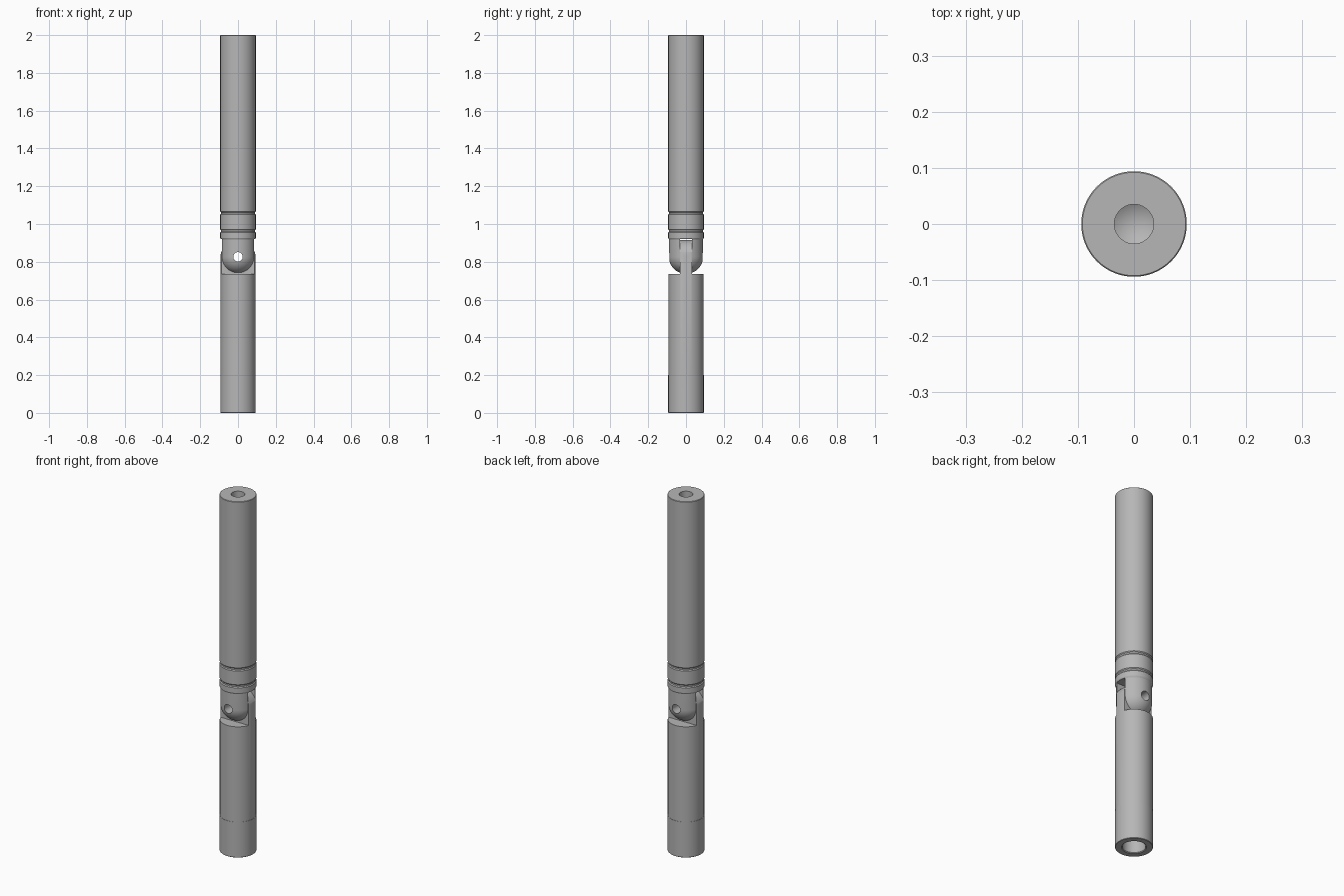
import bpy, bmesh, math
from mathutils import Matrix, Vector

if "Cube" in bpy.data.objects:
    bpy.data.objects.remove(bpy.data.objects["Cube"])

steel = bpy.data.materials.new("steel_grey")
steel.use_nodes = True
COLOUR = (0.47, 0.47, 0.47, 1)
steel.diffuse_color = COLOUR
steel.node_tree.nodes["Principled BSDF"].inputs["Base Color"].default_value = COLOUR

R = 0.094        # outer radius
PIVOT = 0.826    # height of the hinge hole
SHOULDER = 0.735
SLOT = 0.032     # half width of the fork slot
SLOT_TOP = 0.92


def finish(name, bm):
    bmesh.ops.recalc_face_normals(bm, faces=bm.faces)
    mesh = bpy.data.meshes.new(name)
    bm.to_mesh(mesh)
    bm.free()
    mesh.materials.append(steel)
    obj = bpy.data.objects.new(name, mesh)
    bpy.context.collection.objects.link(obj)
    return obj


def lathe(name, profile, steps=96):
    """Spin (radius, z) points around the z axis; both ends lie on the axis."""
    bm = bmesh.new()
    verts = [bm.verts.new((r, 0, z)) for r, z in profile]
    edges = [bm.edges.new(pair) for pair in zip(verts, verts[1:])]
    bmesh.ops.spin(bm, geom=verts + edges, cent=(0, 0, 0), axis=(0, 0, 1),
                   angle=math.tau, steps=steps)
    bmesh.ops.remove_doubles(bm, verts=bm.verts, dist=1e-5)
    return finish(name, bm)


def box(name, low, high):
    bm = bmesh.new()
    low, high = Vector(low), Vector(high)
    bmesh.ops.create_cube(bm, size=1, matrix=Matrix.Translation((low + high) / 2)
                          @ Matrix.Diagonal((*(high - low), 1)))
    return finish(name, bm)


def prism(name, outline):
    """Extrude an (x, z) outline along y."""
    bm = bmesh.new()
    face = bm.faces.new([bm.verts.new((x, -0.2, z)) for x, z in outline])
    new = bmesh.ops.extrude_face_region(bm, geom=[face])["geom"]
    bmesh.ops.translate(bm, vec=(0, 0.4, 0),
                        verts=[g for g in new if isinstance(g, bmesh.types.BMVert)])
    return finish(name, bm)


def arc(radius, start, end, count, height=PIVOT):
    angles = [math.radians(start + (end - start) * i / count) for i in range(count + 1)]
    return [(radius * math.cos(a), height + radius * math.sin(a)) for a in angles]


def carve(obj, cutter, operation="DIFFERENCE"):
    bpy.ops.object.select_all(action="DESELECT")
    bpy.context.view_layer.objects.active = obj
    obj.select_set(True)
    mod = obj.modifiers.new("carve", "BOOLEAN")
    mod.operation, mod.solver, mod.object = operation, "EXACT", cutter
    bpy.ops.object.modifier_apply(modifier=mod.name)
    bpy.data.objects.remove(cutter)


def hinge_hole():
    return prism("hole_cutter", arc(0.025, 0, 360, 40)[:-1])


# Lower shaft: slightly wider foot, socket below, hinge tongue above
lower = lathe("lower_shaft", [
    (0, 0.22), (0.058, 0.19), (0.058, 0.004), (0.062, 0), (R - 0.002, 0),
    (R, 0.002), (R, 0.2), (R - 0.001, 0.2), (R - 0.001, 0.95), (0, 0.95)])
for side in (-1, 1):
    ys = sorted((side * (SLOT - 0.001), side * 0.2))
    carve(lower, box("cheek_cutter", (-0.2, ys[0], SHOULDER), (0.2, ys[1], 1)))
carve(lower, prism("tongue_outline", [(-0.0935, -0.1), (0.0935, -0.1)]
                   + arc(0.0935, 0, 180, 48, PIVOT - 0.005)), "INTERSECT")
carve(lower, hinge_hole())

# Upper shaft: ball-ended fork, two grooves, drilled hole on top
FORK = R - 0.004
profile = arc(FORK, -90, 0, 24)
profile[0] = (0, PIVOT - FORK)
profile += [(FORK, 0.918), (R, 0.926)]
for groove in (0.963, 1.058):
    profile += [(R, groove - 0.009), (R - 0.004, groove - 0.004),
                (R - 0.004, groove + 0.004), (R, groove + 0.009)]
profile += [(R, 1.998), (R - 0.002, 2), (0.035, 2), (0.035, 1.85), (0, 1.83)]
upper = lathe("upper_shaft_fork", profile)
carve(upper, box("slot_cutter", (-0.2, -SLOT, 0.6), (0.2, SLOT, SLOT_TOP)))
carve(upper, hinge_hole())

# Smooth round walls with crisp machined edges
for obj in (lower, upper):
    bpy.ops.object.select_all(action="DESELECT")
    obj.select_set(True)
    bpy.context.view_layer.objects.active = obj
    bpy.ops.object.shade_smooth_by_angle(angle=math.radians(25))
